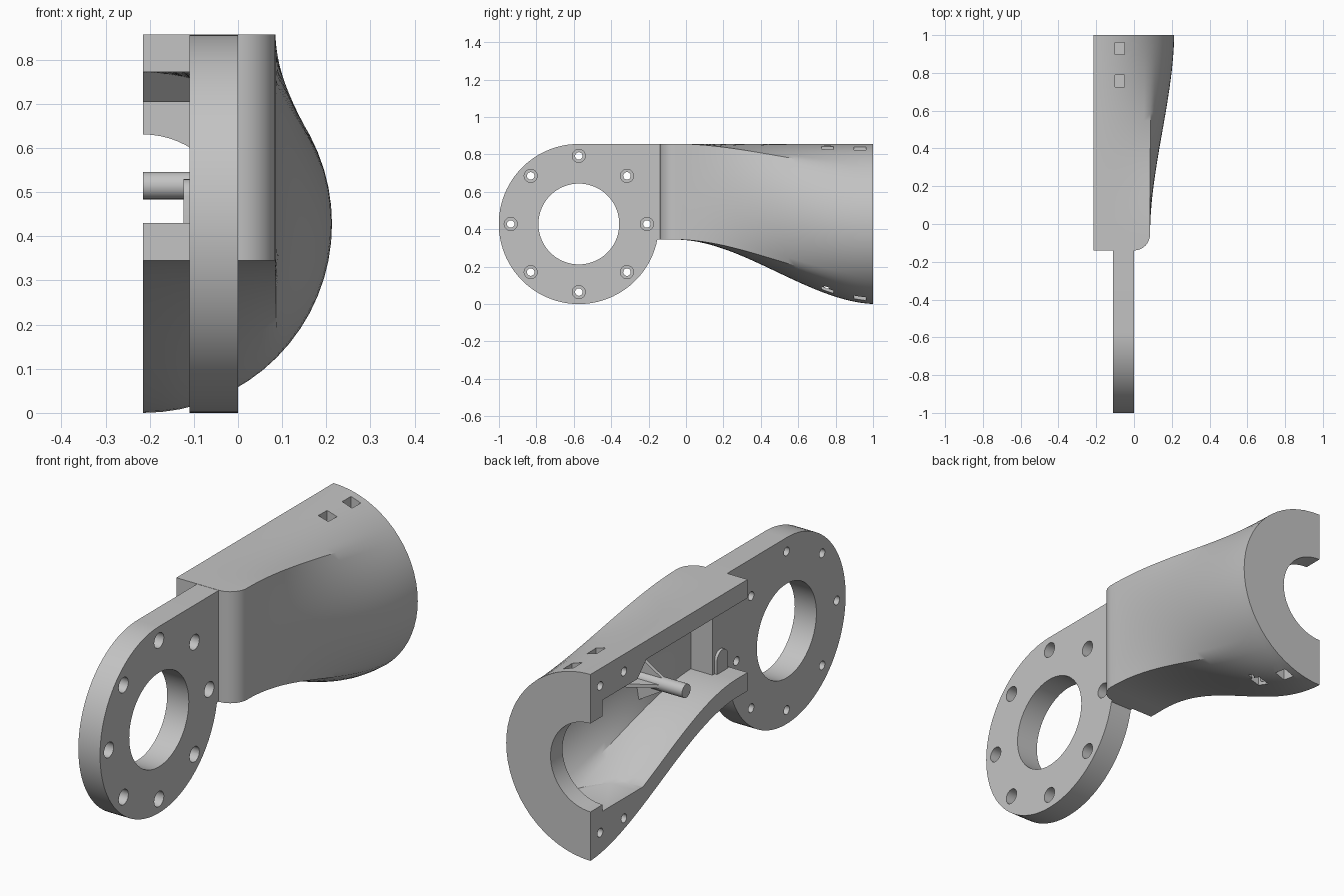
import bpy, bmesh
from math import sin, cos, pi, asin, radians
from mathutils import Vector, Matrix

cube = bpy.data.objects.get("Cube")
if cube:
    bpy.data.objects.remove(cube)

grey = bpy.data.materials.new("light grey")
grey.use_nodes = True
grey.diffuse_color = (0.55, 0.55, 0.55, 1)
grey.node_tree.nodes["Principled BSDF"].inputs["Base Color"].default_value = (0.55, 0.55, 0.55, 1)

R, ZC, SPLIT = 0.428, 0.428, -0.215   # outer radius, axis height, split plane
WALL = 0.085
FY = -0.573                           # flange centre


def finish(name, bm):
    bmesh.ops.recalc_face_normals(bm, faces=bm.faces)
    me = bpy.data.meshes.new(name)
    bm.to_mesh(me)
    bm.free()
    me.materials.append(grey)
    ob = bpy.data.objects.new(name, me)
    bpy.context.collection.objects.link(ob)
    return ob


def loft(name, rings):
    bm = bmesh.new()
    vs = [[bm.verts.new(p) for p in ring] for ring in rings]
    n = len(vs[0])
    for a, b in zip(vs, vs[1:]):
        for i in range(n):
            j = (i + 1) % n
            bm.faces.new((a[i], a[j], b[j], b[i]))
    bm.faces.new(vs[0])
    bm.faces.new(vs[-1])
    return finish(name, bm)


def prism_x(name, outline, x0, x1):
    return loft(name, [[(x, y, z) for y, z in outline] for x in (x0, x1)])


def box(name, lo, hi):
    return prism_x(name, [(lo[1], lo[2]), (hi[1], lo[2]), (hi[1], hi[2]), (lo[1], hi[2])], lo[0], hi[0])


def rod(name, start, end, r, n=32):
    start, end = Vector(start), Vector(end)
    d = end - start
    bm = bmesh.new()
    m = Matrix.Translation((start + end) / 2) @ d.to_track_quat('Z', 'Y').to_matrix().to_4x4()
    bmesh.ops.create_cone(bm, cap_ends=True, segments=n, radius1=r, radius2=r, depth=d.length, matrix=m)
    return finish(name, bm)


def cut(ob, cutters):
    for c in cutters:
        mod = ob.modifiers.new("cut", 'BOOLEAN')
        mod.operation, mod.solver, mod.object = 'DIFFERENCE', 'EXACT', c
    deps = bpy.context.evaluated_depsgraph_get()
    me = bpy.data.meshes.new_from_object(ob.evaluated_get(deps))
    ob.modifiers.clear()
    ob.data = me
    for c in cutters:
        bpy.data.objects.remove(c)


def smooth(ob):
    bpy.ops.object.select_all(action='DESELECT')
    ob.select_set(True)
    bpy.context.view_layer.objects.active = ob
    bpy.ops.object.shade_smooth_by_angle(angle=radians(30))


def blend(y):
    """Share of the round section at depth y."""
    def ease(t):
        t = max(0, min(1, t))
        return t * t * (3 - 2 * t)
    return ease((y + 0.06) / 1.09) / ease(1.06 / 1.09)


def section(y, s, x1, z0, z1, r, left=None, n=32):
    """Half section blended from a rectangle (s=0) to a half circle (s=1)."""
    pts = []
    q = n // 4
    for i in range(n + 1):
        a = pi / 2 - pi * i / n
        if i <= q:
            bx, bz = SPLIT + (x1 - SPLIT) * i / q, z1
        elif i <= 3 * q:
            bx, bz = x1, z1 + (z0 - z1) * (i - q) / (2 * q)
        else:
            bx, bz = x1 + (SPLIT - x1) * (i - 3 * q) / q, z0
        cx, cz = SPLIT + r * cos(a), ZC + r * sin(a)
        pts.append((bx + (cx - bx) * s, y, bz + (cz - bz) * s))
    if left is not None:
        pts = [(left, y, pts[0][2])] + pts + [(left, y, pts[-1][2])]
    return pts


# Arm: rounded front edge, then a blend into the half-round rear end
rings = []
for i in range(9):
    a = pi / 2 * i / 8
    rings.append(section(-0.055 - 0.085 * cos(a), 0, max(0.001, 0.085 * sin(a)), 0.345, 0.857, R))
for i in range(1, 29):
    y = -0.055 + 1.055 * i / 28
    rings.append(section(y, blend(y), 0.085, 0.345, 0.857, R))
arm = loft("arm", rings)

# Hollow of even wall thickness, open at the split plane and at the front
rings = [section(-0.3, 0, 0, 0.345 + WALL, 0.857 - WALL, R - WALL, left=-0.3)]
for i in range(25):
    y = -0.06 + 0.973 * i / 24
    rings.append(section(y, blend(y), 0, 0.345 + WALL, 0.857 - WALL, R - WALL, left=-0.3))
hollow = loft("hollow", rings)

# Flat thickened pads left above and below, around the clamp screws
cut(hollow, [prism_x("top_pad", [(0.95, 0.705), (0.66, 0.705), (0.56, 0.805), (0.95, 0.805)], -0.4, 0.4),
             box("floor_pad", (-0.4, 0.45, -0.1), (0.4, 0.95, 0.195))])
cutters = [hollow, rod("end_bore", (SPLIT, 0.8, ZC), (SPLIT, 1.1, ZC), 0.203, 64)]

# Clamp screw holes with square nut pockets
for y in (0.93, 0.757):
    for z, lo, hi in ((0.777, 0.745, 0.95), (0.103, -0.1, 0.135)):
        cutters.append(rod("screw_hole", (-0.3, y, z), (-0.03, y, z), 0.02, 20))
        cutters.append(box("nut_pocket", (-0.1, y - 0.032, lo), (-0.05, y + 0.032, hi)))
cut(arm, cutters)
smooth(arm)

# Flange: disc with a flat-topped tongue reaching into the arm
a0, a1 = pi / 2, 2 * pi - asin((ZC - 0.346) / R)
outline = [(FY + R * cos(a0 + (a1 - a0) * i / 72), ZC + R * sin(a0 + (a1 - a0) * i / 72)) for i in range(73)]
outline += [(-0.035, 0.346), (-0.035, 0.856)]
flange = prism_x("flange", outline, -0.11, 0)
cutters = [rod("centre_bore", (-0.3, FY, ZC), (0.2, FY, ZC), 0.216, 72)]
for i in range(8):
    y, z = FY + 0.364 * cos(pi * i / 4), ZC + 0.364 * sin(pi * i / 4)
    cutters.append(rod("bolt_hole", (-0.2, y, z), (0.1, y, z), 0.02, 20))
    cutters.append(rod("counterbore", (-0.055, y, z), (0.1, y, z), 0.035, 24))
cut(flange, cutters)
smooth(flange)

# Small stop with a rounded top on the tongue
stop = [(-0.13, 0.425), (-0.05, 0.425)]
stop += [(-0.09 + 0.04 * cos(pi * i / 12), 0.49 + 0.04 * sin(pi * i / 12)) for i in range(13)]
smooth(prism_x("stop", stop, -0.123, -0.105))

# Inner peg with tapered ribs at its root
PY, PZ = 0.305, 0.515
smooth(rod("peg", (SPLIT, PY, PZ), (0.06, PY, PZ), 0.031))
for k in range(4):
    dy, dz = round(cos(k * pi / 2)), round(sin(k * pi / 2))
    rib = []
    for side in (-0.008, 0.008):
        rib.append([(x, PY + dy * r + dz * side, PZ + dz * r + dy * side)
                    for x, r in ((-0.105, 0.025), (0.05, 0.025), (0.05, 0.1), (0.02, 0.1))])
    loft("peg_rib", rib)
